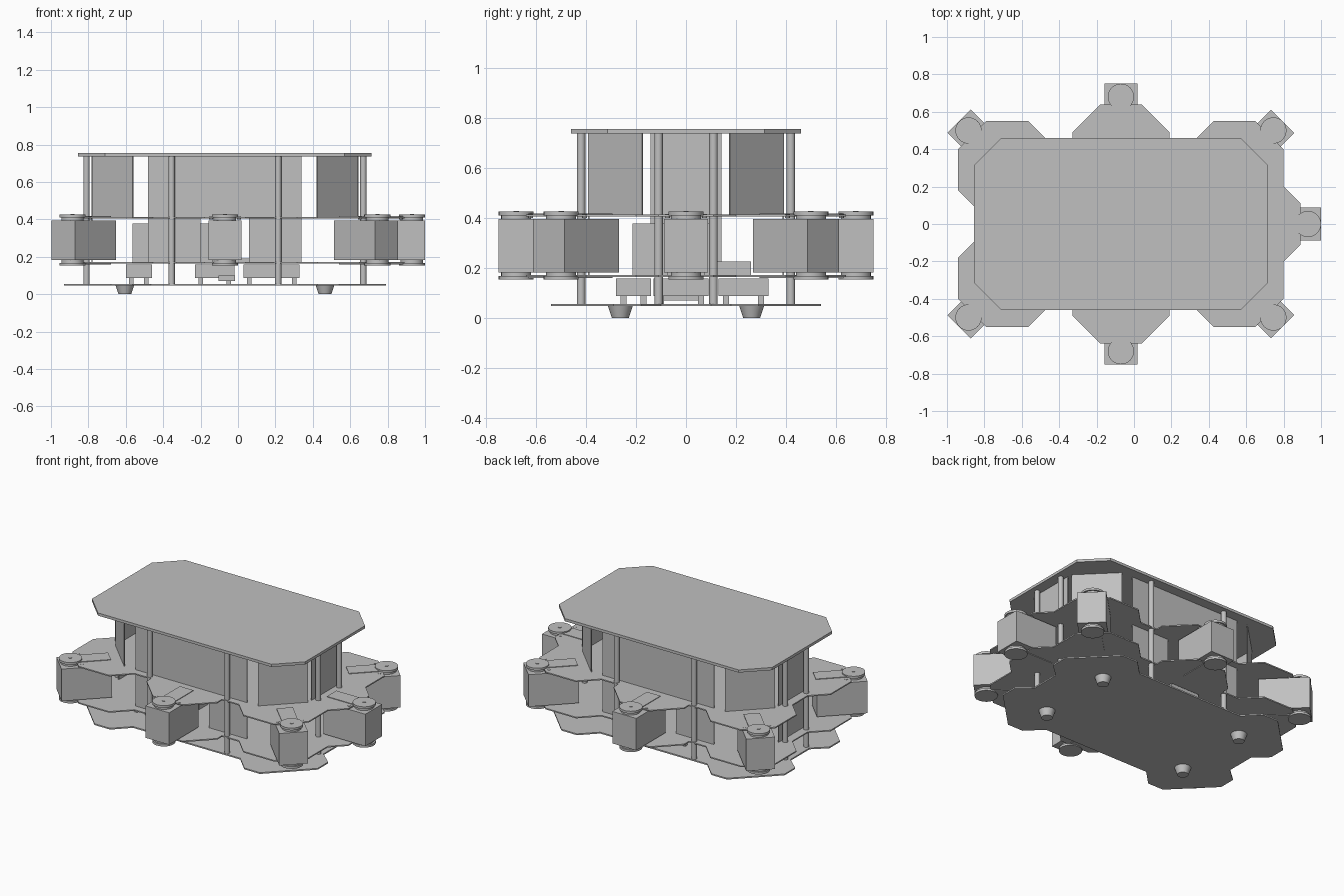
import bpy, bmesh, math
from mathutils import Matrix, Vector

cube = bpy.data.objects.get("Cube")
if cube:
    bpy.data.objects.remove(cube, do_unlink=True)

CX = -0.07  # chassis centre line in x

grey = bpy.data.materials.new("plain grey")
grey.use_nodes = True
colour = (0.53, 0.53, 0.53, 1)
grey.diffuse_color = colour
grey.node_tree.nodes["Principled BSDF"].inputs["Base Color"].default_value = colour


def finish(name, bm):
    bmesh.ops.recalc_face_normals(bm, faces=bm.faces)
    mesh = bpy.data.meshes.new(name)
    bm.to_mesh(mesh)
    bm.free()
    mesh.materials.append(grey)
    obj = bpy.data.objects.new(name, mesh)
    bpy.context.collection.objects.link(obj)
    return obj


def plate(name, half, z0, z1):
    """Extruded outline; half is the +y side, mirrored to -y."""
    pts = half + [(x, -y) for x, y in reversed(half)]
    bm = bmesh.new()
    face = bm.faces.new([bm.verts.new((x + CX, y, z0)) for x, y in pts])
    ext = bmesh.ops.extrude_face_region(bm, geom=[face])
    top = [v for v in ext["geom"] if isinstance(v, bmesh.types.BMVert)]
    bmesh.ops.translate(bm, verts=top, vec=(0, 0, z1 - z0))
    return finish(name, bm)


def box(name, centre, size, z0, z1, angle=0):
    bm = bmesh.new()
    place = Matrix.Translation((centre[0], centre[1], (z0 + z1) / 2))
    place = place @ Matrix.Rotation(angle, 4, "Z") @ Matrix.Diagonal((*size, z1 - z0, 1))
    bmesh.ops.create_cube(bm, size=1, matrix=place)
    return finish(name, bm)


def cylinder(name, centre, r0, z0, z1, r1=None, sides=32):
    bm = bmesh.new()
    bmesh.ops.create_cone(bm, cap_ends=True, segments=sides, radius1=r0,
                          radius2=r0 if r1 is None else r1, depth=z1 - z0,
                          matrix=Matrix.Translation((*centre, (z0 + z1) / 2)))
    obj = finish(name, bm)
    bpy.ops.object.select_all(action="DESELECT")
    obj.select_set(True)
    bpy.context.view_layer.objects.active = obj
    bpy.ops.object.shade_smooth_by_angle()
    return obj


def flip(half):
    return [(-x, y) for x, y in reversed(half)]


# Top deck: chamfered rectangle
deck = [(-0.785, 0.315), (-0.64, 0.46)]
plate("top_deck", deck + flip(deck), 0.737, 0.755)

# Base plate with corner flaps
flap = [(-0.77, 0.1), (-0.86, 0.18), (-0.86, 0.29), (-0.61, 0.54),
        (-0.495, 0.54), (-0.395, 0.44)]
plate("base_plate", flap + flip(flap), 0.047, 0.056)

# Two identical chassis plates with seven servo arms
corner = [(-0.87, 0.4), (-0.72, 0.55), (-0.495, 0.55), (-0.385, 0.44),
          (-0.26, 0.44), (-0.26, 0.49), (-0.11, 0.64)]
outline = ([(-0.77, 0.08), (-0.87, 0.18)] + corner + flip(corner)
           + [(0.87, 0.2), (0.96, 0.11)])
for label, z in (("lower", 0.163), ("upper", 0.405)):
    plate(label + "_chassis_plate", outline, z, z + 0.008)

# Servos: position of the hub and outward direction in degrees
servos = [((CX, 0.68), 90), ((CX, -0.68), -90), ((0.93, 0), 0)]
for sx in (-1, 1):
    for sy in (-1, 1):
        servos.append(((CX + sx * 0.815, sy * 0.5),
                       math.degrees(math.atan2(sy, sx))))
for hub, deg in servos:
    a = math.radians(deg)
    out = Vector((math.cos(a), math.sin(a)))
    hub = Vector(hub)
    box("servo_body", hub - out * 0.085, (0.31, 0.176), 0.182, 0.395, a)
    cylinder("servo_hub_top", hub, 0.07, 0.41, 0.425)
    cylinder("servo_neck_top", hub, 0.06, 0.395, 0.41)
    cylinder("servo_hub_bottom", hub, 0.07, 0.153, 0.168)
    cylinder("servo_neck_bottom", hub, 0.06, 0.168, 0.182)
    cylinder("servo_screw", hub, 0.011, 0.425, 0.428, sides=12)
    for z in (0.413, 0.159):
        box("servo_bracket", hub - out * 0.14, (0.2, 0.1), z, z + 0.004, a)
    for side in (-1, 1):
        bolt = hub - out * 0.058 + Vector((-out.y, out.x)) * side * 0.075
        cylinder("arm_bolt", bolt, 0.01, 0.4, 0.415, sides=12)

# Standoff posts and feet
for sx in (-1, 1):
    for sy in (-1, 1):
        for x, y in ((0.285, 0.42), (0.74, 0.11)):
            cylinder("standoff_post", (CX + sx * x, sy * y), 0.017, 0.05, 0.738, sides=16)
        cylinder("rubber_foot", (CX + sx * 0.535, sy * 0.263), 0.034, 0, 0.048, 0.05)

# Upper side panels
for s in (-1, 1):
    box("long_panel", (CX, s * 0.39), (0.82, 0.006), 0.413, 0.737)
    box("end_panel", (CX + s * 0.71, 0), (0.006, 0.285), 0.413, 0.737)
    for t in (-1, 1):
        box("corner_panel", (CX + s * 0.6, t * 0.283), (0.306, 0.006),
            0.413, 0.737, -s * t * math.pi / 4)
        # Lower panels between the side arms
        box("lower_panel", (CX + s * 0.27, t * 0.39), (0.28, 0.006), 0.171, 0.405)
box("lower_end_panel", (CX - 0.71, 0), (0.006, 0.285), 0.171, 0.405)

# Battery and controller on the lower chassis plate
box("battery", (-0.35, -0.06), (0.43, 0.31), 0.171, 0.378)
box("controller", (0.2, 0.19), (0.26, 0.14), 0.171, 0.225)
box("receiver", (0.03, 0), (0.2, 0.15), 0.171, 0.19)


# Electronics boards raised on short legs above the base
def module(name, centre, size):
    box(name, centre, size, 0.088, 0.158)
    for sx in (-1, 1):
        for sy in (-1, 1):
            leg = (centre[0] + sx * (size[0] / 2 - 0.03),
                   centre[1] + sy * (size[1] / 2 - 0.03))
            box(name + "_leg", leg, (0.025, 0.025), 0.056, 0.088)


module("power_module", (0.18, -0.02), (0.3, 0.22))
module("radio_module", (-0.125, 0.23), (0.21, 0.2))
module("sensor_module", (-0.53, -0.21), (0.14, 0.14))
box("connector_block", (-0.06, -0.01), (0.09, 0.16), 0.07, 0.1)
